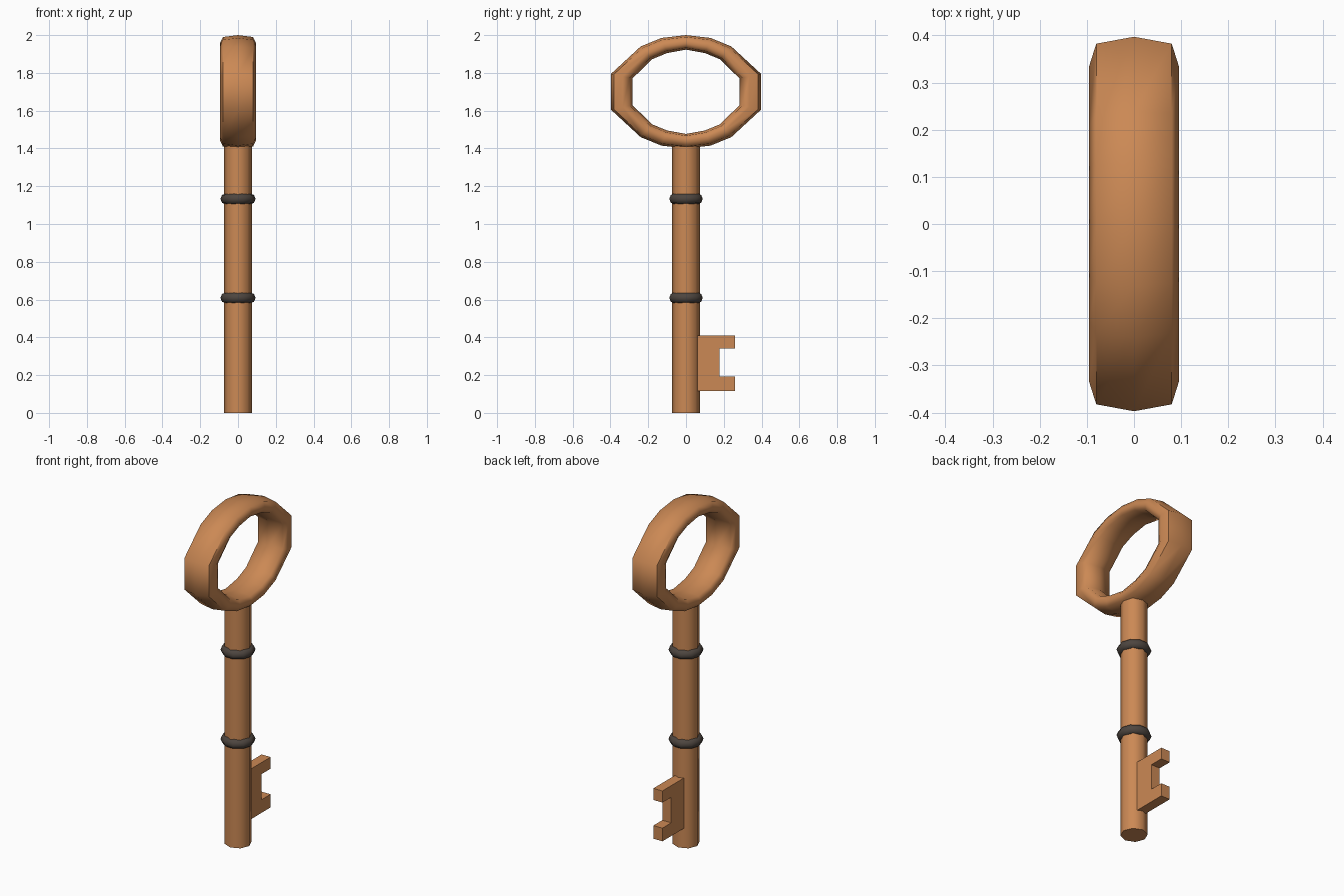
import bpy, bmesh, math

if "Cube" in bpy.data.objects:
    bpy.data.objects.remove(bpy.data.objects["Cube"])


def material(name, rgb):
    m = bpy.data.materials.new(name)
    m.diffuse_color = (*rgb, 1)
    m.use_nodes = True
    m.node_tree.nodes["Principled BSDF"].inputs["Base Color"].default_value = m.diffuse_color
    return m


bronze = material("bronze", (0.60, 0.25, 0.09))
iron = material("iron", (0.075, 0.06, 0.05))


def finish(bm, name, mat, angle=60):
    bmesh.ops.recalc_face_normals(bm, faces=bm.faces[:])
    me = bpy.data.meshes.new(name)
    bm.to_mesh(me)
    bm.free()
    ob = bpy.data.objects.new(name, me)
    bpy.context.collection.objects.link(ob)
    me.materials.append(mat)
    bpy.ops.object.select_all(action='DESELECT')
    ob.select_set(True)
    bpy.context.view_layer.objects.active = ob
    bpy.ops.object.shade_smooth_by_angle(angle=math.radians(angle))
    return ob


def loft_closed(rings):
    """Closed tube through a closed loop of cross-sections."""
    bm = bmesh.new()
    vs = [[bm.verts.new(p) for p in r] for r in rings]
    n, k = len(vs), len(vs[0])
    for i in range(n):
        for j in range(k):
            a, b = vs[i], vs[(i + 1) % n]
            bm.faces.new((a[j], a[(j + 1) % k], b[(j + 1) % k], b[j]))
    return bm


# Bow: wide oval ring, quarter outline mirrored to a full loop
outer = [(0, .30), (.13, .285), (.24, .24), (.397, .095)]
inner = [(0, .223), (.10, .205), (.18, .172), (.284, .07)]


def full(q):
    right = q + [(y, -z) for y, z in reversed(q)]
    return right + [(-y, z) for y, z in reversed(right[1:-1])]


section = [(0, 1), (.08, .74), (.095, -.1), (.08, -.74),
           (0, -1), (-.08, -.74), (-.095, -.1), (-.08, .74)]
rings = []
for (oy, oz), (iy, iz) in zip(full(outer), full(inner)):
    cy, cz, dy, dz = (oy + iy) / 2, (oz + iz) / 2, (oy - iy) / 2, (oz - iz) / 2
    rings.append([(x, cy + dy * s, 1.7 + cz + dz * s) for x, s in section])
finish(loft_closed(rings), "bow", bronze)

# Shaft: eight-sided rod
bm = bmesh.new()
bmesh.ops.create_cone(bm, cap_ends=True, segments=8, radius1=.073, radius2=.073, depth=1.43)
bmesh.ops.translate(bm, verts=bm.verts[:], vec=(0, 0, .715))
finish(bm, "shaft", bronze)

# Collars: two dark ring bands
for name, z in (("upper_collar", 1.133), ("lower_collar", .609)):
    rings = []
    for i in range(10):
        a = math.tau * i / 10
        rings.append([((.064 + .029 * math.cos(b)) * math.cos(a),
                       (.064 + .029 * math.cos(b)) * math.sin(a),
                       z + .029 * math.sin(b))
                      for b in (math.tau * j / 8 for j in range(8))])
    finish(loft_closed(rings), name, iron)

# Bit: C-shaped plate with two teeth
profile = [(.03, .115), (.26, .115), (.26, .192), (.178, .192),
           (.178, .342), (.26, .342), (.26, .41), (.03, .41)]
bm = bmesh.new()
face = bm.faces.new([bm.verts.new((-.029, y, z)) for y, z in profile])
ext = bmesh.ops.extrude_face_region(bm, geom=[face], use_keep_orig=True)
bmesh.ops.translate(bm, vec=(.058, 0, 0),
                    verts=[g for g in ext["geom"] if isinstance(g, bmesh.types.BMVert)])
finish(bm, "bit", bronze, 40)
